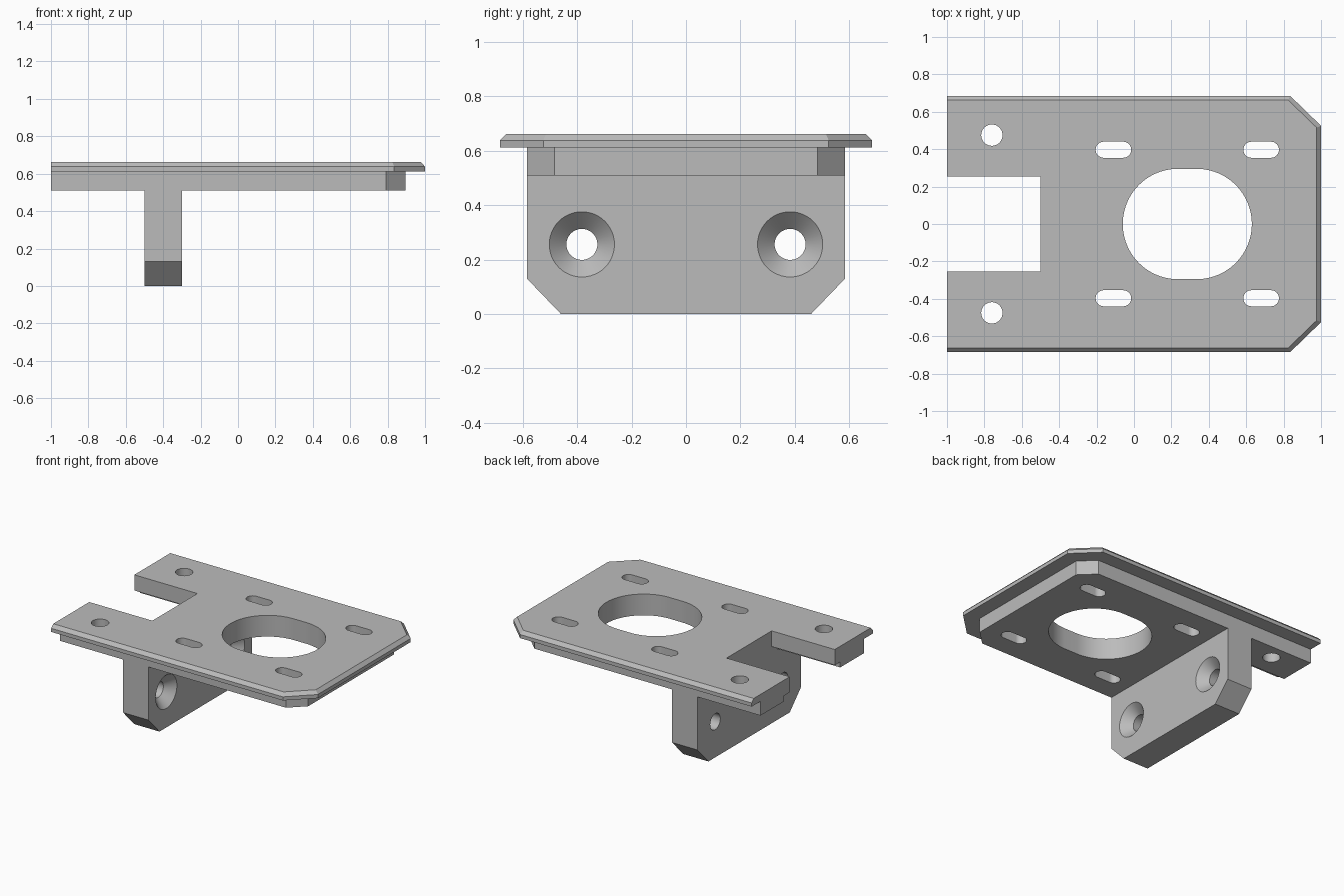
import bpy, bmesh, math

if "Cube" in bpy.data.objects:
    bpy.data.objects.remove(bpy.data.objects["Cube"])

grey = bpy.data.materials.new("plain_grey")
grey.use_nodes = True
grey.diffuse_color = (0.5, 0.5, 0.5, 1)
grey.node_tree.nodes["Principled BSDF"].inputs["Base Color"].default_value = (0.5, 0.5, 0.5, 1)


def loft(name, rings):
    """Closed solid through rings of equal point count."""
    bm = bmesh.new()
    loops = [[bm.verts.new(p) for p in ring] for ring in rings]
    n = len(loops[0])
    for a, b in zip(loops, loops[1:]):
        for i in range(n):
            j = (i + 1) % n
            bm.faces.new((a[i], a[j], b[j], b[i]))
    bm.faces.new(loops[0][::-1])
    bm.faces.new(loops[-1])
    bmesh.ops.recalc_face_normals(bm, faces=bm.faces)
    mesh = bpy.data.meshes.new(name)
    bm.to_mesh(mesh)
    bm.free()
    mesh.materials.append(grey)
    obj = bpy.data.objects.new(name, mesh)
    bpy.context.collection.objects.link(obj)
    return obj


def at_z(points, z):
    return [(x, y, z) for x, y in points]


def outline(x, y, cx, cy):
    """Plate outline: square back end, cut corners at the +x end."""
    return [(-1, -y), (cx, -y), (x, -cy), (x, cy), (cx, y), (-1, y)]


def box(name, x0, x1, y, z0, z1):
    pts = [(x0, -y), (x1, -y), (x1, y), (x0, y)]
    return loft(name, [at_z(pts, z0), at_z(pts, z1)])


def slot(name, x, y, r, half=0.0, seg=48):
    """Vertical cutter, round or stretched along x."""
    pts = []
    for i in range(seg + 1 if half else seg):
        a = -math.pi / 2 + math.tau * i / seg
        side = half if i <= seg // 2 else -half
        pts.append((x + side + r * math.cos(a), y + r * math.sin(a)))
        if half and i == seg // 2:
            pts.append((x - half + r * math.cos(a), y + r * math.sin(a)))
    if half:
        pts.pop()
        pts.append((x - half, y - r))
    return loft(name, [at_z(pts, 0.4), at_z(pts, 0.8)])


def combine(target, tool, operation):
    """Apply a boolean and discard the tool."""
    tool.hide_render = True
    mod = target.modifiers.new("boolean", "BOOLEAN")
    mod.operation, mod.solver, mod.object = operation, "EXACT", tool
    bpy.context.view_layer.objects.active = target
    bpy.ops.object.modifier_apply(modifier=mod.name)
    bpy.data.objects.remove(tool)


# Top plate with a bevelled upper rim
rim = outline(1.0, 0.685, 0.835, 0.525)
rim_top = outline(0.977, 0.662, 0.825, 0.515)
bracket = loft("mounting_bracket", [at_z(rim, 0.612), at_z(rim, 0.638), at_z(rim_top, 0.662)])

# Narrower slab below, overlapping into the plate
under = outline(0.895, 0.585, 0.79, 0.484)
combine(bracket, loft("under_slab", [at_z(under, 0.51), at_z(under, 0.63)]), "UNION")

# Rear notch, with a shallow step along its lower edges
combine(bracket, box("notch", -1.2, -0.5, 0.255, 0.4, 0.8), "DIFFERENCE")
combine(bracket, box("notch_step", -1.2, -0.5, 0.317, 0.4, 0.55), "DIFFERENCE")

# Central opening, adjustment slots and rear mounting holes
combine(bracket, slot("opening", 0.285, 0, 0.295, 0.05, 96), "DIFFERENCE")
for side in (-1, 1):
    combine(bracket, slot("rear_hole", -0.76, side * 0.475, 0.057), "DIFFERENCE")
    for x in (-0.11, 0.68):
        combine(bracket, slot("bolt_slot", x, side * 0.397, 0.043, 0.052), "DIFFERENCE")

# Upright web with cut lower corners
web = [(-0.46, 0), (0.46, 0), (0.585, 0.13), (0.585, 0.53), (-0.585, 0.53), (-0.585, 0.13)]
combine(bracket, loft("web", [[(x, y, z) for y, z in web] for x in (-0.5, -0.3)]), "UNION")

# Countersunk screw holes through the web
for side in (-1, 1):
    rings = []
    for x, r in ((-0.6, 0.057), (-0.363, 0.057), (-0.3, 0.12), (-0.25, 0.12)):
        rings.append([(x, side * 0.383 + r * math.cos(math.tau * i / 48),
                       0.256 + r * math.sin(math.tau * i / 48)) for i in range(48)])
    combine(bracket, loft("screw_hole", rings), "DIFFERENCE")

bpy.ops.object.select_all(action="DESELECT")
bracket.select_set(True)
bpy.context.view_layer.objects.active = bracket
bpy.ops.object.shade_smooth_by_angle(angle=math.radians(30))
